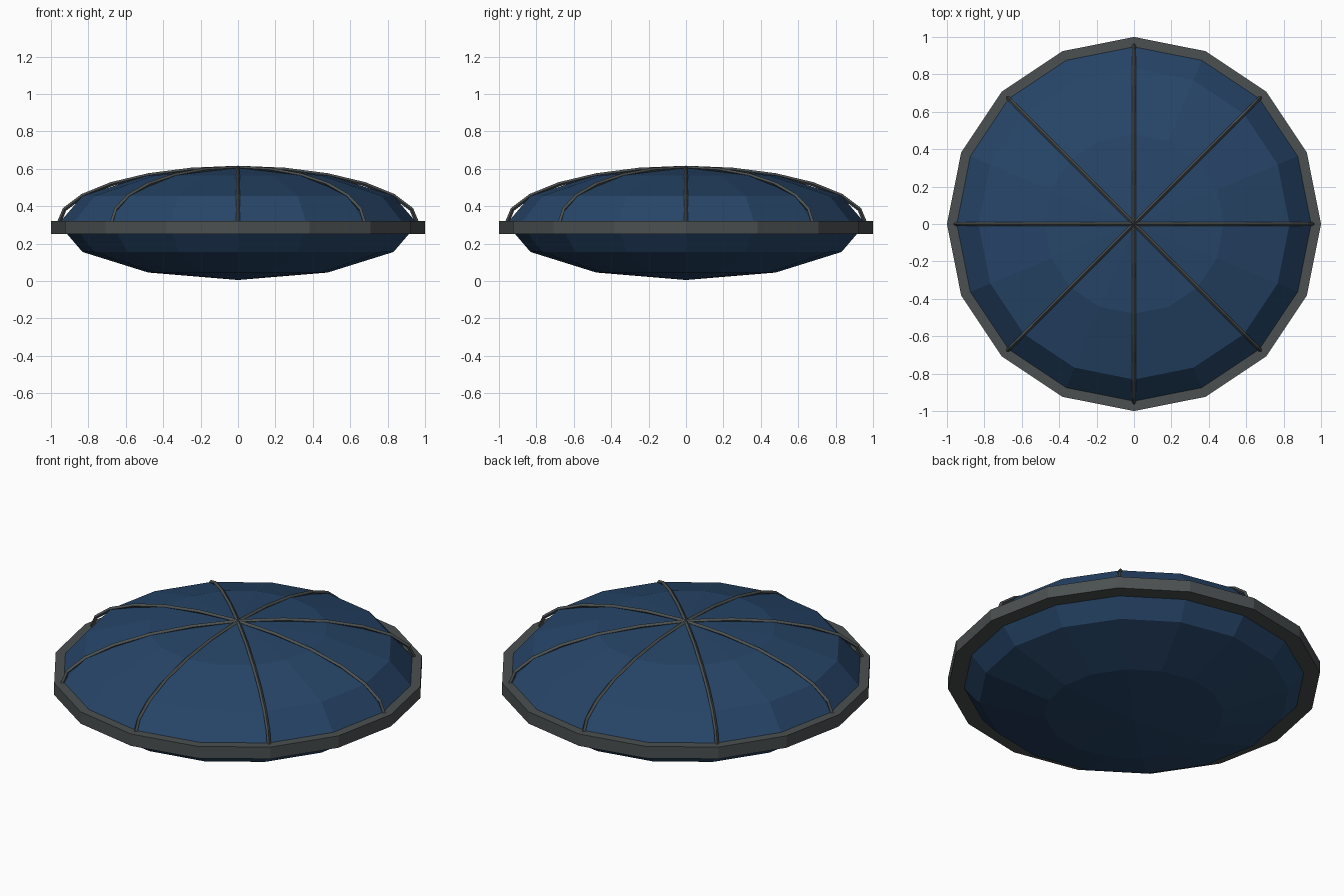
import bpy
import math

if "Cube" in bpy.data.objects:
    bpy.data.objects.remove(bpy.data.objects["Cube"])

CZ, R, H = 0.305, 0.96, 0.3


def material(name, rgb):
    m = bpy.data.materials.new(name)
    m.diffuse_color = (*rgb, 1)
    m.use_nodes = True
    m.node_tree.nodes["Principled BSDF"].inputs["Base Color"].default_value = m.diffuse_color
    return m


blue = material("dark_blue", (0.02, 0.06, 0.14))
grey = material("dark_grey", (0.07, 0.08, 0.083))

# Flattened low-poly hull
bpy.ops.mesh.primitive_uv_sphere_add(segments=16, ring_count=6, radius=1, location=(0, 0, CZ))
hull = bpy.context.object
hull.name = "hull"
hull.scale = (R, R, H)
hull.data.materials.append(blue)

# Flat band around the middle
bpy.ops.mesh.primitive_cylinder_add(vertices=16, radius=1, depth=0.07, location=(0, 0, 0.285))
rim = bpy.context.object
rim.name = "rim"
rim.data.materials.append(grey)

# Four arched ribs crossing over the top
for i in range(4):
    a = i * math.pi / 4
    curve = bpy.data.curves.new("rib", "CURVE")
    curve.dimensions = "3D"
    curve.bevel_depth = 0.011
    curve.bevel_resolution = 0
    curve.use_fill_caps = True
    spline = curve.splines.new("POLY")
    spline.points.add(12)
    for k, p in enumerate(spline.points):
        t = k * math.pi / 12
        r = R * math.cos(t)
        p.co = (r * math.cos(a), r * math.sin(a), CZ + H * math.sin(t), 1)
    spline.use_smooth = False
    curve.materials.append(grey)
    rib = bpy.data.objects.new(f"rib_{i + 1}", curve)
    bpy.context.collection.objects.link(rib)
